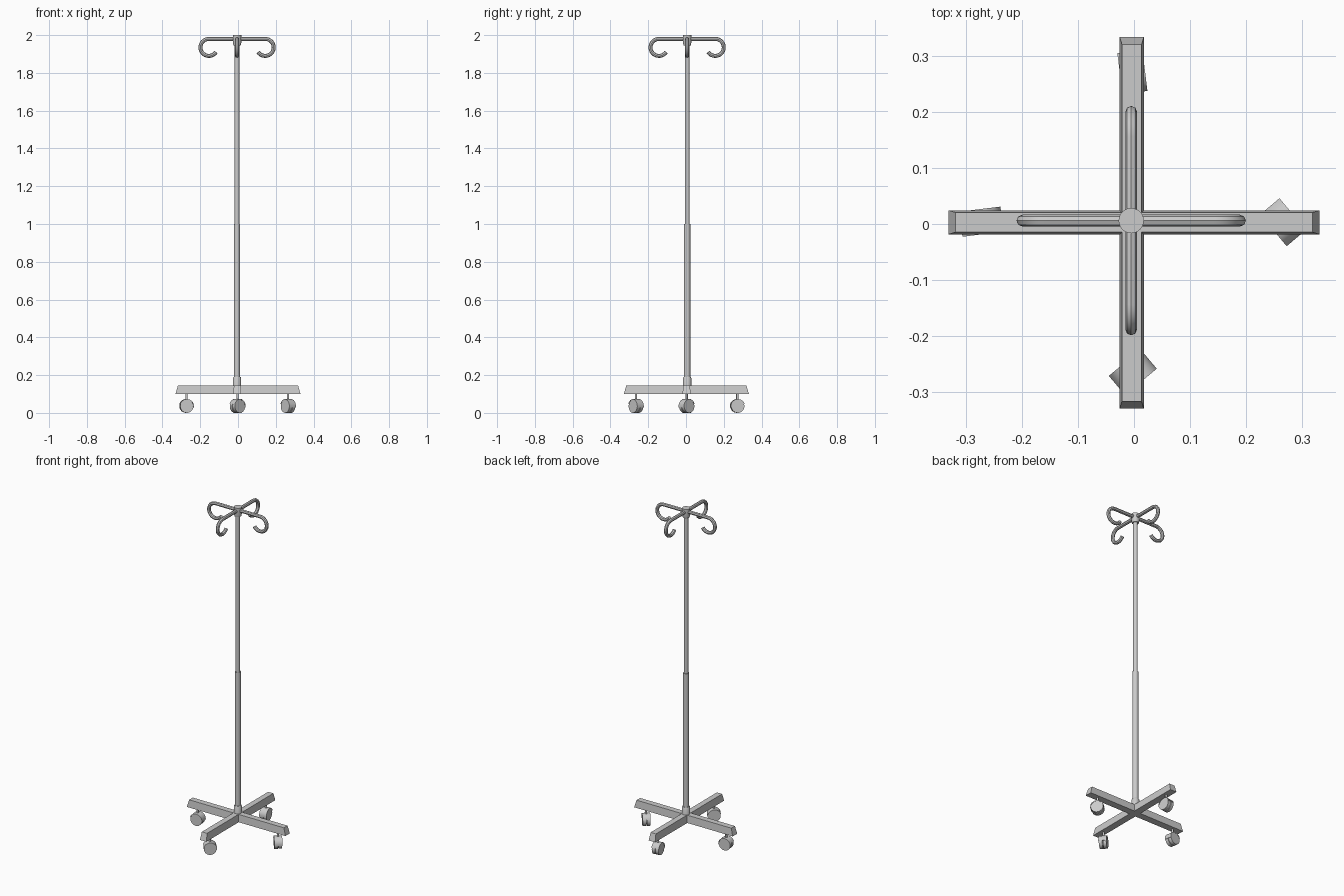
import bpy, bmesh
from math import pi, sin, cos, radians
from mathutils import Matrix, Vector

if "Cube" in bpy.data.objects:
    bpy.data.objects.remove(bpy.data.objects["Cube"])

HX, HY = -0.005, 0.006   # pole axis


def finish(name, bm, smooth=True):
    bmesh.ops.recalc_face_normals(bm, faces=bm.faces)
    me = bpy.data.meshes.new(name)
    bm.to_mesh(me)
    bm.free()
    ob = bpy.data.objects.new(name, me)
    bpy.context.collection.objects.link(ob)
    if smooth:
        bpy.ops.object.select_all(action='DESELECT')
        ob.select_set(True)
        bpy.context.view_layer.objects.active = ob
        bpy.ops.object.shade_smooth_by_angle(angle=radians(35))
    return ob


def lathe(name, profile, x, y, n=24):
    """Solid of revolution from (radius, z) points, capped at both ends."""
    bm = bmesh.new()
    rings = [[bm.verts.new((x + r * cos(2 * pi * i / n), y + r * sin(2 * pi * i / n), z))
              for i in range(n)] for r, z in profile]
    for a, b in zip(rings, rings[1:]):
        for i in range(n):
            bm.faces.new((a[i], a[(i + 1) % n], b[(i + 1) % n], b[i]))
    bm.faces.new(rings[0])
    bm.faces.new(rings[-1])
    return finish(name, bm)


def base_bar(name, x, y, turn):
    """Long bar with sloping sides and ends."""
    bm = bmesh.new()
    bmesh.ops.create_cube(bm, size=1)
    for v in bm.verts:
        top = v.co.z > 0
        v.co.x *= 2 * (0.318 if top else 0.331)
        v.co.y *= 2 * (0.0175 if top else 0.0215)
        v.co.z = 0.145 if top else 0.10
    bm.transform(Matrix.Translation((x, y, 0)) @ Matrix.Rotation(turn, 4, 'Z'))
    finish(name, bm, False)


def disc(bm, r, w, off):
    """Wheel disc with its axle along local y."""
    m = Matrix.Translation((0, off, 0)) @ Matrix.Rotation(pi / 2, 4, 'X')
    bmesh.ops.create_cone(bm, cap_ends=True, segments=24, radius1=r, radius2=r, depth=w, matrix=m)


def caster(side, x, y, heading):
    place = Matrix.Translation((x, y, 0.035)) @ Matrix.Rotation(radians(heading), 4, 'Z')
    # twin wheels
    bm = bmesh.new()
    for off in (-0.0115, 0.0115):
        disc(bm, 0.035, 0.019, off)
    disc(bm, 0.026, 0.02, 0)
    bm.transform(place)
    finish(side + "_caster_wheels", bm)
    # curved hood over the wheels
    bm = bmesh.new()
    n, w = 12, 0.0225
    rows = []
    for i in range(n + 1):
        a = radians(-10 + 170 * i / n)
        rows.append([bm.verts.new((r * cos(a), s * w, r * sin(a)))
                     for r, s in ((0.034, -1), (0.038, -1), (0.038, 1), (0.034, 1))])
    for a, b in zip(rows, rows[1:]):
        for k in range(4):
            bm.faces.new((a[k], a[(k + 1) % 4], b[(k + 1) % 4], b[k]))
    bm.faces.new(rows[0])
    bm.faces.new(rows[-1])
    bm.transform(place)
    finish(side + "_caster_hood", bm)
    # stem
    lathe(side + "_caster_stem", [(0.006, 0.065), (0.006, 0.105)], x, y, 12)


def hook(name, turn):
    """Straight rod curling down and back inward."""
    cu = bpy.data.curves.new(name, 'CURVE')
    cu.dimensions = '3D'
    cu.bevel_depth = 0.0105
    cu.bevel_resolution = 2
    cu.use_fill_caps = True
    R, cx, cz = 0.045, 0.149, 1.935
    pts = [(0, cz + R)]
    for i in range(21):
        a = radians(90 - 237 * i / 20)
        pts.append((cx + R * cos(a), cz + R * sin(a)))
    sp = cu.splines.new('POLY')
    sp.points.add(len(pts) - 1)
    for p, (x, z) in zip(sp.points, pts):
        p.co = (x, 0, z, 1)
    tmp = bpy.data.objects.new(name, cu)
    bpy.context.collection.objects.link(tmp)
    bm = bmesh.new()
    bm.from_mesh(tmp.to_mesh())
    bpy.data.objects.remove(tmp)
    bm.transform(Matrix.Translation((HX, HY, 0)) @ Matrix.Rotation(turn, 4, 'Z'))
    finish(name, bm)


# crossed base
base_bar("base_bar_side_to_side", 0, 0.003, 0)
base_bar("base_bar_front_to_back", -0.004, 0.002, pi / 2)

# pole: socket, lower tube, upper tube, top hub
lathe("pole_socket", [(0.022, 0.12), (0.022, 0.185), (0.019, 0.19)], HX, HY)
lathe("lower_pole", [(0.0165, 0.12), (0.0165, 1.0)], HX, HY)
lathe("upper_pole", [(0.0125, 0.95), (0.0125, 1.97)], HX, HY)
lathe("top_hub", [(0.019, 1.945), (0.0225, 1.96), (0.0225, 2.0)], HX, HY)

# four hooks
for i, side in enumerate(("right", "back", "left", "front")):
    hook(side + "_hook", i * pi / 2)

# four casters, each swivelled differently
for side, x, y, heading in (("right", 0.265, 0.004, -50), ("front", -0.003, -0.265, 40),
                            ("back", -0.003, 0.272, -83), ("left", -0.273, 0.004, 7)):
    caster(side, x, y, heading)
